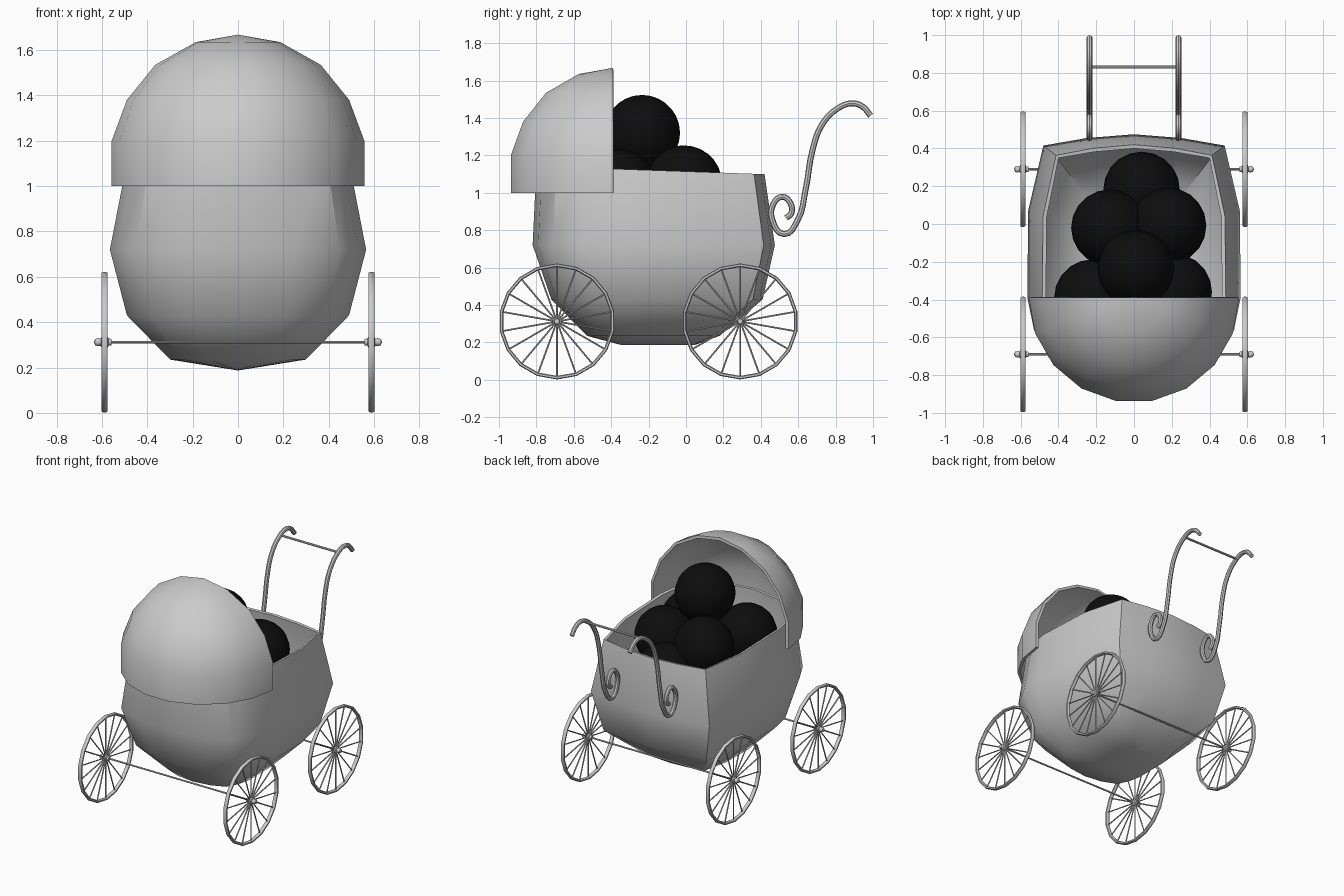
import bpy, bmesh
from math import sin, cos, pi, radians
from mathutils import Matrix, Vector

cube = bpy.data.objects.get("Cube")
if cube:
    bpy.data.objects.remove(cube)


def material(name, value):
    m = bpy.data.materials.new(name)
    m.use_nodes = True
    m.diffuse_color = (value, value, value, 1)
    m.node_tree.nodes["Principled BSDF"].inputs["Base Color"].default_value = (value, value, value, 1)
    return m


GREY = material("light grey", 0.6)
BLACK = material("black", 0.004)


def link(name, data):
    ob = bpy.data.objects.new(name, data)
    bpy.context.collection.objects.link(ob)
    return ob


def finish(ob, mat, angle=40):
    """Bake modifiers or curves to a mesh, then shade and colour it."""
    name = ob.name
    dg = bpy.context.evaluated_depsgraph_get()
    me = bpy.data.meshes.new_from_object(ob.evaluated_get(dg))
    bpy.data.objects.remove(ob)
    me.materials.clear()
    me.materials.append(mat)
    me.shade_smooth()
    me.set_sharp_from_angle(angle=radians(angle))
    return link(name, me)


def from_bmesh(name, bm, mat, thickness=0, angle=40):
    bmesh.ops.remove_doubles(bm, verts=bm.verts[:], dist=0.0005)
    bmesh.ops.recalc_face_normals(bm, faces=bm.faces[:])
    me = bpy.data.meshes.new(name)
    bm.to_mesh(me)
    bm.free()
    ob = link(name, me)
    if thickness:
        mod = ob.modifiers.new("thickness", "SOLIDIFY")
        mod.thickness = thickness
        mod.offset = -1
    return finish(ob, mat, angle)


def loft(bm, rings, closed=True):
    """Join rows of points with quads."""
    rows = [[bm.verts.new(p) for p in r] for r in rings]
    n = len(rows[0])
    for a, b in zip(rows, rows[1:]):
        for i in range(n if closed else n - 1):
            j = (i + 1) % n
            bm.faces.new((a[i], a[j], b[j], b[i]))


def rod(bm, a, b, radius, sides=6):
    a, b = Vector(a), Vector(b)
    d = b - a
    mat = Matrix.Translation((a + b) / 2) @ d.to_track_quat("Z", "Y").to_matrix().to_4x4()
    bmesh.ops.create_cone(bm, cap_ends=True, segments=sides, radius1=radius,
                          radius2=radius, depth=d.length, matrix=mat)


# Basket: one half outline, mirrored, scaled at each height
FRONT, BACK, MID = -0.82, 0.475, -0.175
half = [(0, BACK), (0.25, 0.455), (0.48, 0.415), (0.56, 0.07), (0.565, -0.39),
        (0.53, -0.56), (0.45, -0.71), (0.25, -0.79), (0, FRONT)]
outline = half + [(-x, y) for x, y in half[-2:0:-1]]
levels = [(1.10, 0.86, -0.80, 0.42), (0.72, 1, FRONT, BACK), (0.43, 0.867, -0.72, 0.41),
          (0.235, 0.53, -0.53, 0.18), (0.187, 0, -0.35, 0.05)]
rings = []
for z, sx, front, back in levels:
    ring = []
    for x, y in outline:
        t = (y - MID) / ((BACK if y > MID else FRONT) - MID)
        mid = (front + back) / 2
        ny = mid + t * ((back if y > MID else front) - mid)
        tilt = 0.035 * (0.4 - ny) if z > 1 else 0
        ring.append((x * sx, ny, z + tilt))
    rings.append(ring)
bm = bmesh.new()
loft(bm, rings)
from_bmesh("basket", bm, GREY, 0.02)

# Hood: half dome over a short straight skirt
dome = [(1, 1.0), (1, 1.2), (0.88, 1.38), (0.655, 1.535), (0.335, 1.635), (0, 1.668)]
bm = bmesh.new()
loft(bm, [[(0.557 * r * cos(k * pi / 9), -0.39 - 0.555 * r * sin(k * pi / 9), z)
           for k in range(10)] for r, z in dome], closed=False)
from_bmesh("hood", bm, GREY, 0.02)

# Pile of balls
balls = [(0.04, 0.18, 0.89), (-0.13, -0.02, 1.05), (0.18, -0.01, 1.05),
         (0.01, -0.235, 1.32), (-0.22, -0.39, 1.03), (0.21, -0.36, 1.03)]
for i, p in enumerate(balls):
    bm = bmesh.new()
    bmesh.ops.create_uvsphere(bm, u_segments=20, v_segments=14, radius=0.203,
                              matrix=Matrix.Translation(p))
    from_bmesh(f"ball_{i + 1}", bm, BLACK)

# Wheels with rim, spokes and turned hub
R, N, TRACK, AXLE_Z = 0.31, 18, 0.588, 0.312
hub = [(-0.03, 0.006), (-0.03, 0.014), (-0.017, 0.016), (-0.013, 0.025), (0.013, 0.025),
       (0.017, 0.016), (0.03, 0.018), (0.042, 0.014), (0.047, 0.0)]
rim = [(0.013, R - 0.004), (0.005, R), (-0.005, R), (-0.013, R - 0.004),
       (-0.013, R - 0.014), (-0.005, R - 0.019), (0.005, R - 0.019), (0.013, R - 0.014)]


def lathe(bm, profile, centre, side, count):
    """Turn a profile of (offset, radius) about the axle."""
    x, y, z = centre
    loft(bm, [[(x + side * o, y + r * sin(k * 2 * pi / count), z + r * cos(k * 2 * pi / count))
               for k in range(count)] for o, r in profile])


for end, y in (("front", -0.69), ("rear", 0.29)):
    for name, side in (("left", 1), ("right", -1)):
        c = (side * TRACK, y, AXLE_Z)
        bm = bmesh.new()
        lathe(bm, rim + rim[:1], c, side, N)
        lathe(bm, hub, c, side, 10)
        for k in range(N):
            a = 2 * pi * k / N
            d = Vector((0, sin(a), cos(a)))
            rod(bm, Vector(c) + d * 0.015, Vector(c) + d * (R - 0.01), 0.0045)
        from_bmesh(f"{end}_{name}_wheel", bm, GREY)
    bm = bmesh.new()
    rod(bm, (-TRACK, y, AXLE_Z), (TRACK, y, AXLE_Z), 0.006, 8)
    from_bmesh(f"{end}_axle", bm, GREY)

# Scrolled handles as bevelled curves
path = [(0.535, 0.865), (0.563, 0.89), (0.558, 0.945), (0.515, 0.978), (0.467, 0.94),
        (0.463, 0.85), (0.525, 0.779), (0.595, 0.85), (0.64, 1.02), (0.677, 1.23),
        (0.727, 1.364), (0.81, 1.45), (0.89, 1.478), (0.945, 1.46), (0.987, 1.412)]
for name, x in (("left", 0.235), ("right", -0.235)):
    cu = bpy.data.curves.new(name + "_handle", "CURVE")
    cu.dimensions = "3D"
    cu.bevel_depth = 0.016
    cu.bevel_resolution = 2
    cu.resolution_u = 4
    cu.use_fill_caps = True
    sp = cu.splines.new("BEZIER")
    sp.bezier_points.add(len(path) - 1)
    for bp, (y, z) in zip(sp.bezier_points, path):
        bp.co = (x, y, z)
        bp.handle_left_type = bp.handle_right_type = "AUTO"
    finish(link(name + "_handle", cu), GREY)

# Push bar between the handles
bm = bmesh.new()
rod(bm, (-0.235, 0.83, 1.455), (0.235, 0.83, 1.455), 0.008, 8)
from_bmesh("push_bar", bm, GREY)
